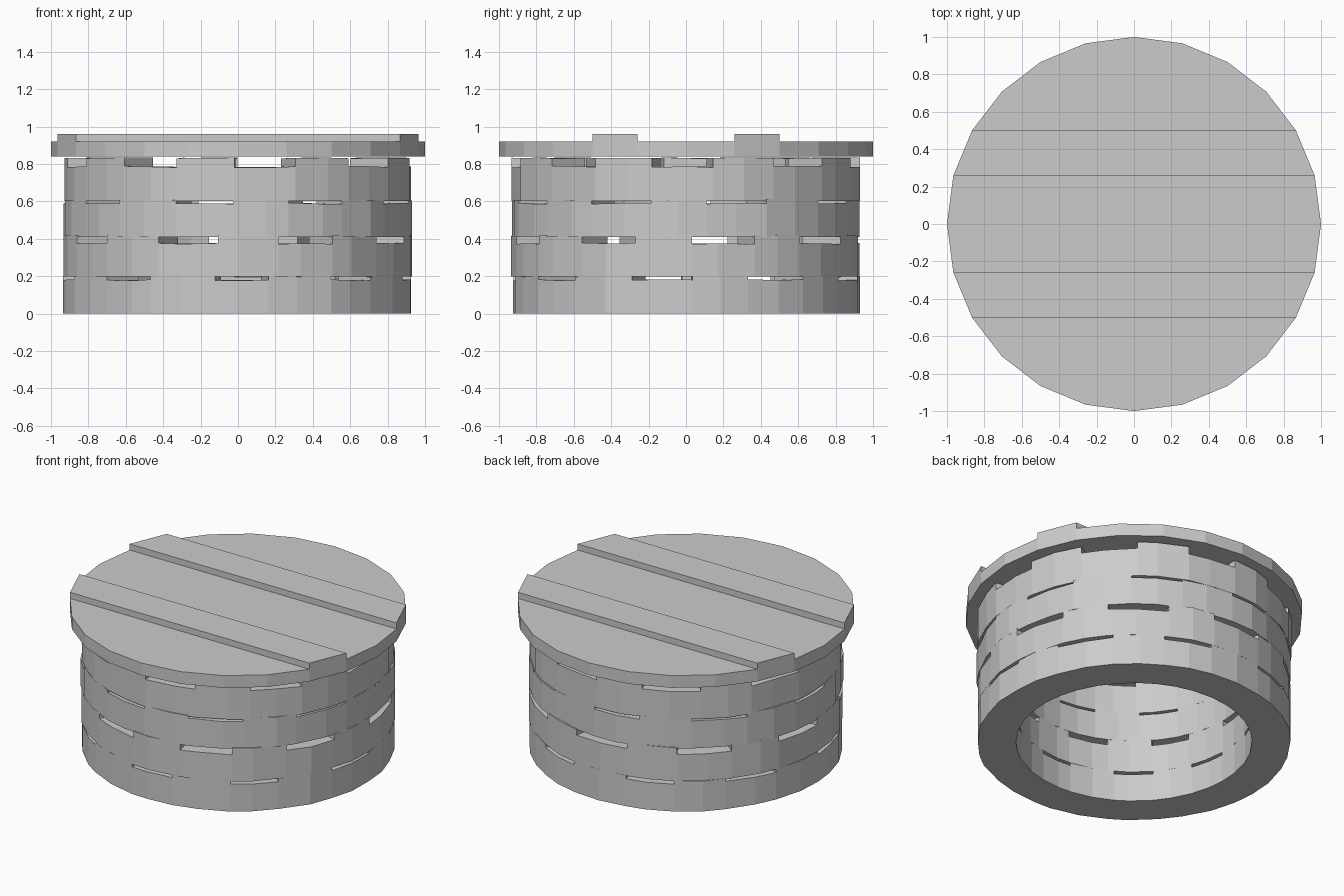
import bpy, bmesh, random
from math import sin, cos, radians

if "Cube" in bpy.data.objects:
    bpy.data.objects.remove(bpy.data.objects["Cube"])

random.seed(4)
R_OUT, R_IN = 0.93, 0.70


def finish(bm, name):
    bmesh.ops.recalc_face_normals(bm, faces=bm.faces)
    mesh = bpy.data.meshes.new(name)
    bm.to_mesh(mesh)
    bm.free()
    obj = bpy.data.objects.new(name, mesh)
    bpy.context.collection.objects.link(obj)
    return obj


def prism(name, outline, z0, z1):
    bm = bmesh.new()
    face = bm.faces.new([bm.verts.new((x, y, z0)) for x, y in outline])
    top = bmesh.ops.extrude_face_region(bm, geom=[face])["geom"]
    verts = [v for v in top if isinstance(v, bmesh.types.BMVert)]
    bmesh.ops.translate(bm, verts=verts, vec=(0, 0, z1 - z0))
    return finish(bm, name)


def stone_course(name, z0, z_low, z_high, start):
    """Ring of 18 stones, alternately tall and short, two facets per stone."""
    bm = bmesh.new()
    cols = []
    for i in range(36):
        a = radians(start + 10 * i + random.uniform(-1.5, 1.5))
        r = R_OUT + random.uniform(-0.006, 0.006)
        s, c = sin(a), -cos(a)
        cols.append([bm.verts.new((q * s, q * c, z)) for q, z in
                     ((R_IN, z0), (r, z0),
                      (r, z_low + random.uniform(-0.004, 0.004)), (R_IN, z_low))])
    tops = []
    for i in range(36):
        a, b = cols[i], cols[(i + 1) % 36]
        for k in range(4):
            n = (k + 1) % 4
            f = bm.faces.new((a[k], b[k], b[n], a[n]))
            if k == 2:
                tops.append(f)
    # raise every second stone
    bmesh.ops.recalc_face_normals(bm, faces=bm.faces)
    for i in range(0, 36, 4):
        pair = tops[i:i + 2]
        geom = bmesh.ops.extrude_face_region(bm, geom=pair)["geom"]
        for v in geom:
            if isinstance(v, bmesh.types.BMVert):
                v.co.z = z_high + random.uniform(-0.004, 0.002)
        bmesh.ops.delete(bm, geom=[f for f in pair if f.is_valid], context="FACES_ONLY")
    return finish(bm, name)


# Stone wall courses, bottom to top
courses = [(0.0, 0.18, 0.20, 11), (0.198, 0.375, 0.418, -8),
           (0.41, 0.588, 0.608, -2), (0.602, 0.785, 0.833, -20)]
for n, data in enumerate(courses):
    stone_course(f"stone_course_{n + 1}", *data)

# Round lid with 24 sides
lid = [(cos(radians(15 * i)), sin(radians(15 * i))) for i in range(24)]
prism("lid", lid, 0.84, 0.92)

# Two raised cross planks, ends following the lid edge
for side, name in ((-1, "front_plank"), (1, "back_plank")):
    y0, x0 = side * sin(radians(15)), cos(radians(15))
    y1, x1 = side * sin(radians(30)), cos(radians(30))
    prism(name, [(-x0, y0), (x0, y0), (x1, y1), (-x1, y1)], 0.92, 0.96)
